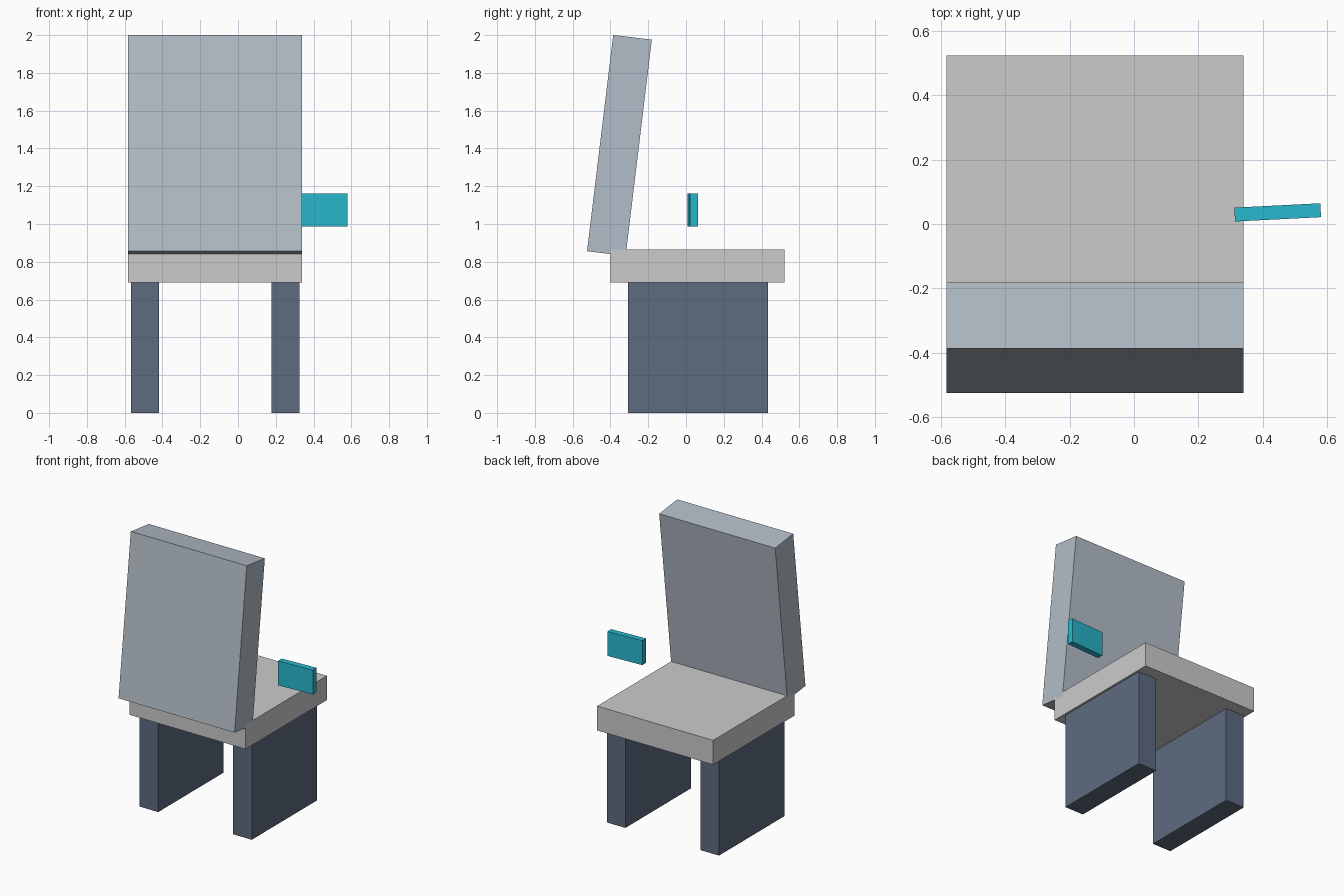
import bpy
from math import radians
from mathutils import Euler, Vector

if "Cube" in bpy.data.objects:
    bpy.data.objects.remove(bpy.data.objects["Cube"])


def material(name, rgb):
    mat = bpy.data.materials.new(name)
    mat.diffuse_color = (*rgb, 1)
    mat.use_nodes = True
    mat.node_tree.nodes["Principled BSDF"].inputs["Base Color"].default_value = mat.diffuse_color
    return mat


def box(name, centre, size, rot=(0, 0, 0), mat=None):
    bpy.ops.mesh.primitive_cube_add(size=1, location=centre)
    ob = bpy.context.object
    ob.name = name
    ob.scale = size
    bpy.ops.object.transform_apply(location=False, rotation=False, scale=True)
    ob.rotation_euler = rot
    if mat:
        ob.data.materials.append(mat)
    return ob


slate = material("slate", (0.11, 0.145, 0.21))
pale_blue = material("pale_blue", (0.45, 0.51, 0.57))
cyan = material("cyan", (0.022, 0.48, 0.62))

MID_X, WIDTH = -0.121, 0.921

# Seat slab
box("seat", (MID_X, 0.062, 0.777), (WIDTH, 0.921, 0.175))

# Backrest, leaning forward from its lower rear edge
tilt = Euler((radians(-6.9), 0, 0))
thick, height = 0.206, 1.153
lower_rear = Vector((MID_X, -0.524, 0.856))
centre = lower_rear + tilt.to_matrix() @ Vector((0, thick / 2, height / 2))
box("backrest", centre, (WIDTH, thick, height), tilt, pale_blue)

# Panel legs, one on each side
for side, label in ((-1, "left"), (1, "right")):
    box(f"{label}_leg", (MID_X + side * 0.3715, 0.064, 0.345),
        (0.148, 0.742, 0.69), mat=slate)

# Small side paddle, slightly turned
box("side_paddle", (0.4455, 0.036, 1.073), (0.267, 0.043, 0.175),
    (0, 0, radians(2.9)), cyan)
